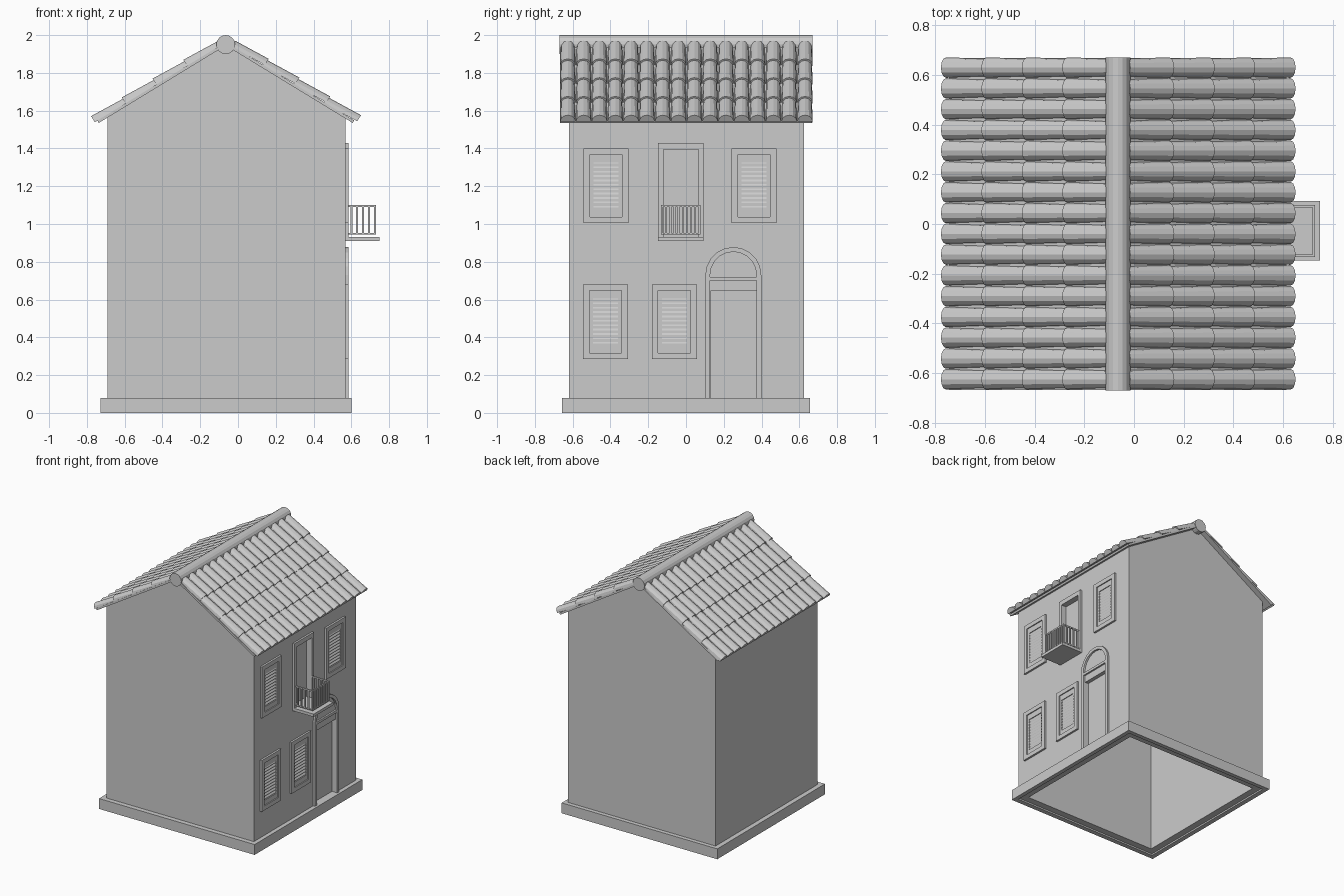
import bpy, bmesh, math
from mathutils import Vector

if "Cube" in bpy.data.objects:
    bpy.data.objects.remove(bpy.data.objects["Cube"])

grey = bpy.data.materials.new("light grey plaster")
grey.diffuse_color = (0.6, 0.6, 0.6, 1)
grey.use_nodes = True
grey.node_tree.nodes["Principled BSDF"].inputs["Base Color"].default_value = grey.diffuse_color


def finish(name, bm):
    bmesh.ops.recalc_face_normals(bm, faces=bm.faces[:])
    me = bpy.data.meshes.new(name)
    bm.to_mesh(me)
    bm.free()
    me.materials.append(grey)
    ob = bpy.data.objects.new(name, me)
    bpy.context.scene.collection.objects.link(ob)
    return ob


def place(axis, p, d):
    """Profile point to 3D: axis 'y' takes (x,z), 'x' takes (y,z)."""
    return (p[0], d, p[1]) if axis == 'y' else (d, p[0], p[1])


def add_prism(bm, axis, pts, a, b):
    lo = [bm.verts.new(place(axis, p, a)) for p in pts]
    hi = [bm.verts.new(place(axis, p, b)) for p in pts]
    bm.faces.new(lo)
    bm.faces.new(hi[::-1])
    n = len(pts)
    for i in range(n):
        j = (i + 1) % n
        bm.faces.new((lo[i], lo[j], hi[j], hi[i]))


def add_box(bm, x0, x1, y0, y1, z0, z1):
    add_prism(bm, 'x', rect(y0, y1, z0, z1), x0, x1)


def rect(a0, a1, b0, b1):
    return [(a0, b0), (a1, b0), (a1, b1), (a0, b1)]


def prism(name, axis, pts, a, b):
    bm = bmesh.new()
    add_prism(bm, axis, pts, a, b)
    return finish(name, bm)


def add_band(bm, outer, inner, a, b, closed=True):
    """Raised frame on the facade between two matching outlines."""
    n = len(outer)
    v = [[bm.verts.new((d, *p)) for p in loop] for loop in (outer, inner) for d in (a, b)]
    ol, oh, il, ih = v
    for i in range(n if closed else n - 1):
        j = (i + 1) % n
        for s, t in ((ol, oh), (oh, ih), (ih, il), (il, ol)):
            bm.faces.new((s[i], s[j], t[j], t[i]))
    if not closed:
        for k in (0, n - 1):
            bm.faces.new((ol[k], oh[k], ih[k], il[k]))


def cut(ob, cutter):
    m = ob.modifiers.new("cut", 'BOOLEAN')
    m.operation, m.solver, m.object = 'DIFFERENCE', 'EXACT', cutter
    bpy.context.view_layer.objects.active = ob
    bpy.ops.object.modifier_apply(modifier=m.name)
    bpy.data.objects.remove(cutter)


X0, X1, Y0, Y1 = -0.69, 0.57, -0.62, 0.625   # wall planes
RX, RZ, K = -0.065, 1.945, 0.61              # ridge position, roof slope
T = 0.052                                    # wall thickness


def gable(x0, x1, z0, drop=0.0):
    return [(x0, z0), (x1, z0), (x1, RZ - drop - K * (x1 - RX)), (RX, RZ - drop),
            (x0, RZ - drop - K * (RX - x0))]


# hollow house body with recessed doors and windows
walls = prism("walls", 'y', gable(X0, X1, 0.012), Y0, Y1)
cut(walls, prism("cavity", 'y', gable(X0 + T, X1 - T, -0.1, 0.03), Y0 + T, Y1 - T))
DOOR = (0.13, 0.375, 0.08, 0.645)
BALC = (-0.12, 0.065, 0.93, 1.395)
for r in (DOOR, BALC):
    cut(walls, prism("recess", 'x', rect(*r), X1 - 0.03, 0.7))

# plinth ring around the bottom
bm = bmesh.new()
add_box(bm, -0.727, X0, -0.657, 0.657, 0, 0.08)
add_box(bm, X1, 0.602, -0.657, 0.657, 0, 0.08)
add_box(bm, X0, X1, -0.657, Y0, 0, 0.08)
add_box(bm, X0, X1, Y1, 0.657, 0, 0.08)
finish("plinth", bm)

# shuttered windows: surround, shutter frame, slats
for y, z in ((-0.542, 1.005), (0.242, 1.005), (-0.545, 0.285), (-0.18, 0.285)):
    bm = bmesh.new()
    y1, z1 = y + 0.237, z + 0.396

    def inset(d):
        return rect(y + d, y1 - d, z + d, z1 - d)
    add_band(bm, inset(0), inset(0.033), X1 - 0.005, 0.585)
    finish("window_surround", bm)
    bm = bmesh.new()
    o, i = inset(0.033), rect(y + 0.053, y1 - 0.053, z + 0.07, z1 - 0.075)
    add_band(bm, o, i, X1 - 0.005, 0.577)
    for k in range(11):
        s = z + 0.075 + k * 0.0232
        lo = [(X1 - 0.002, s + 0.012), (0.576, s), (0.576, s + 0.007), (X1 - 0.002, s + 0.019)]
        add_prism(bm, 'y', lo, y + 0.053, y1 - 0.053)
    finish("window_shutter", bm)

# balcony door surround
bm = bmesh.new()
add_band(bm, [(-0.148, 0.93), (-0.148, 1.43), (0.092, 1.43), (0.092, 0.93)],
         [(-0.12, 0.93), (-0.12, 1.395), (0.065, 1.395), (0.065, 0.93)],
         X1 - 0.005, 0.585, closed=False)
finish("balcony_door_surround", bm)

# balcony slab and railing
bm = bmesh.new()
add_box(bm, X1 - 0.01, 0.75, -0.148, 0.092, 0.91, 0.932)
finish("balcony_slab", bm)
bm = bmesh.new()
for z0, z1 in ((0.945, 0.953), (1.09, 1.10)):
    add_box(bm, X1, 0.73, -0.132, -0.122, z0, z1)
    add_box(bm, X1, 0.73, 0.066, 0.076, z0, z1)
    add_box(bm, 0.72, 0.73, -0.122, 0.066, z0, z1)
bars = [(0.60 + 0.031 * k, y) for k in range(4) for y in (-0.127, 0.071)]
bars += [(0.725, -0.127 + 0.022 * k) for k in range(10)]
for x, y in bars:
    add_box(bm, x - 0.005, x + 0.005, y - 0.005, y + 0.005, 0.95, 1.092)
finish("balcony_railing", bm)

# front door surround with arch, lintel and fanlight
CY, CZ = 0.2505, 0.73


def arch(r, base=0.08):
    a = [(CY - r * math.cos(math.pi * k / 10), CZ + r * math.sin(math.pi * k / 10))
         for k in range(11)]
    return [(CY - r, base)] + a + [(CY + r, base)]


bm = bmesh.new()
add_band(bm, arch(0.148), arch(0.123), X1 - 0.005, 0.585, closed=False)
finish("door_surround", bm)
bm = bmesh.new()
add_box(bm, X1 - 0.005, 0.583, CY - 0.13, CY + 0.13, 0.70, 0.72)
finish("door_lintel", bm)

# roof slabs
HALF, YR = 0.672, 0.668
for s, name in ((-1, "left"), (1, "right")):
    e = (RX + s * HALF, RZ - K * HALF)
    prism(name + "_roof_slab", 'y',
          [(RX, RZ), e, (e[0] + s * 0.008, e[1] + 0.013), (RX, RZ + 0.018)], -YR, YR)

# half-round tiles, four overlapping rows of sixteen per slope
ang = math.atan(K)
length = 0.69 / math.cos(ang)
for s, name, lift in ((-1, "left", 0.010), (1, "right", 0.016)):
    bm = bmesh.new()
    down = Vector((s * math.cos(ang), 0, -math.sin(ang)))
    up = Vector((s * math.sin(ang), 0, math.cos(ang)))
    start = Vector((RX, 0, RZ))
    row = (length - 0.045) / 4
    for c in range(16):
        y = 0.63 - c * 0.0837
        for r in range(4):
            ends = []
            for d, h, w in ((0.04 + r * row - 0.01, lift - 0.006, 0.037),
                            (0.04 + (r + 1) * row, lift + 0.004, 0.041)):
                loop = []
                for k in range(7):
                    t = math.pi * k / 6
                    loop.append(bm.verts.new(start + down * d
                                             + up * (h + 0.038 * math.sin(t))
                                             + Vector((0, y + w * math.cos(t), 0))))
                ends.append(loop)
            a, b = ends
            for k in range(7):
                j = (k + 1) % 7
                bm.faces.new((a[k], a[j], b[j], b[k]))
            bm.faces.new(a)
            bm.faces.new(b[::-1])
    finish(name + "_roof_tiles", bm)

# ridge roll
circle = [(RX + 0.05 * math.cos(math.tau * k / 16), 1.95 + 0.05 * math.sin(math.tau * k / 16))
          for k in range(16)]
prism("ridge_cap", 'y', circle, -YR - 0.002, YR + 0.002)
